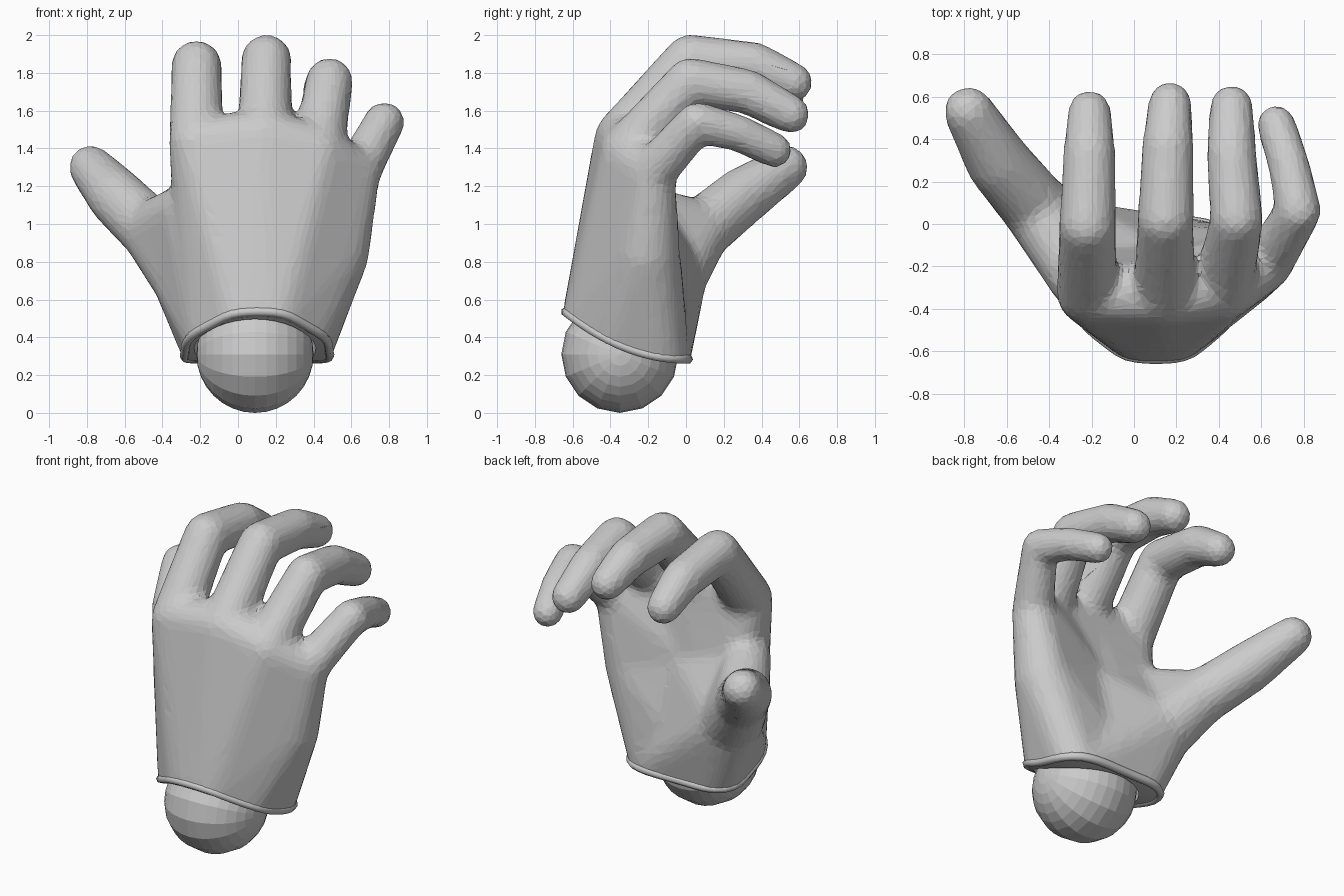
import bpy, bmesh, math
from mathutils import Vector, Matrix

if "Cube" in bpy.data.objects:
    bpy.data.objects.remove(bpy.data.objects["Cube"])

BALL = Vector((0.09, -0.35, 0.31))


def add_object(name, bm):
    mesh = bpy.data.meshes.new(name)
    bm.to_mesh(mesh)
    bm.free()
    obj = bpy.data.objects.new(name, mesh)
    bpy.context.collection.objects.link(obj)
    return obj


def blend(bm, *balls):
    """Convex skin stretched around several (x, y, z, radius) balls."""
    part = bmesh.new()
    for x, y, z, r in balls:
        bmesh.ops.create_uvsphere(part, u_segments=20, v_segments=14, radius=r,
                                  matrix=Matrix.Translation((x, y, z)))
    hull = bmesh.ops.convex_hull(part, input=part.verts[:])
    junk = {g for g in hull["geom_interior"] + hull["geom_unused"]
            if isinstance(g, bmesh.types.BMVert)}
    bmesh.ops.delete(part, geom=[v for v in junk if v.is_valid], context='VERTS')
    temp = bpy.data.meshes.new("temp")
    part.to_mesh(temp)
    part.free()
    bm.from_mesh(temp)
    bpy.data.meshes.remove(temp)


def rim_height(y):
    return 0.27 + 0.26 * (min(y, 0.0) / 0.66) ** 2


# Joints of the hand: wrist, palm, knuckles and thumb
W1, W4 = (-0.115, -0.15, 0.30, 0.17), (0.31, -0.15, 0.28, 0.17)
W2, W3 = (0.04, -0.455, 0.50, 0.20), (0.17, -0.455, 0.50, 0.20)
W5, W6 = (-0.09, -0.35, 0.40, 0.20), (0.29, -0.35, 0.40, 0.20)
C = (0.15, -0.31, 0.95, 0.20)
M4 = (0.515, -0.21, 0.84, 0.18)
S = (-0.27, -0.25, 1.08, 0.14)
K1, K2 = (-0.22, -0.325, 1.42, 0.148), (0.14, -0.335, 1.46, 0.148)
K3, K4 = (0.42, -0.31, 1.38, 0.145), (0.63, -0.18, 1.27, 0.125)
T1, T2 = (-0.26, -0.09, 0.72, 0.20), (-0.455, 0.07, 0.96, 0.165)
T3, T4 = (-0.64, 0.29, 1.14, 0.155), (-0.78, 0.53, 1.30, 0.12)

hand_bm = bmesh.new()
# Palm and thumb base
for group in [(W1, W2, W3, W4, W5, W6, C), (W1, W5, W2, C, K1, K2),
              (W2, W3, C, K2, K3), (W3, W6, W4, M4, K3), (W1, W4, C, M4),
              (C, M4, K3, K4), (W1, W5, W2, T1, S), (C, S, T1), (T1, T2, S),
              (C, K1, K2, K3), (W1, W4, C, T1)]:
    blend(hand_bm, *group)
# Fingers and thumb: chains of rounded segments
chains = [
    [K1, (-0.22, -0.01, 1.84, 0.135), (-0.21, 0.34, 1.79, 0.125), (-0.21, 0.53, 1.68, 0.105)],
    [K2, (0.15, 0.02, 1.87, 0.135), (0.16, 0.36, 1.84, 0.125), (0.17, 0.57, 1.75, 0.105)],
    [K3, (0.485, 0.02, 1.755, 0.127), (0.46, 0.33, 1.70, 0.12), (0.46, 0.555, 1.58, 0.105)],
    [K4, (0.775, 0.06, 1.54, 0.11), (0.73, 0.28, 1.48, 0.10), (0.67, 0.47, 1.39, 0.095)],
    [T1, T2, T3, T4],
]
for chain in chains:
    for a, b in zip(chain, chain[1:]):
        blend(hand_bm, a, b)
hand = add_object("gloved_hand", hand_bm)

# Helper: curved block that trims the wrist opening
bm = bmesh.new()
ys = [-1.0 + 0.05 * i for i in range(31)]
profile = [(y, rim_height(y)) for y in ys] + [(0.5, -1.0), (-1.0, -1.0)]
face = bm.faces.new([bm.verts.new((-1.5, y, z)) for y, z in profile])
ext = bmesh.ops.extrude_face_region(bm, geom=[face])
bmesh.ops.translate(bm, vec=(3, 0, 0),
                    verts=[g for g in ext["geom"] if isinstance(g, bmesh.types.BMVert)])
bmesh.ops.recalc_face_normals(bm, faces=bm.faces[:])
trim = add_object("wrist_trim_cutter", bm)

# Helper: ball that hollows the cuff
bm = bmesh.new()
bmesh.ops.create_uvsphere(bm, u_segments=32, v_segments=20, radius=0.325,
                          matrix=Matrix.Translation(BALL))
socket = add_object("socket_cutter", bm)
trim.hide_render = socket.hide_render = True

# Fuse into one skin, soften, reduce to facets, then cut the cuff
m = hand.modifiers.new("fuse", 'REMESH')
m.mode, m.voxel_size = 'VOXEL', 0.022
m = hand.modifiers.new("soften", 'SMOOTH')
m.factor, m.iterations = 0.5, 20
m = hand.modifiers.new("facets", 'DECIMATE')
m.ratio = 0.12
for cutter in (trim, socket):
    m = hand.modifiers.new("cut", 'BOOLEAN')
    m.operation, m.object, m.solver = 'DIFFERENCE', cutter, 'EXACT'
bpy.context.view_layer.objects.active = hand
hand.select_set(True)
for name in [m.name for m in hand.modifiers]:
    bpy.ops.object.modifier_apply(modifier=name)
for cutter in (trim, socket):
    bpy.data.objects.remove(cutter)
for p in hand.data.polygons:
    p.use_smooth = False
bpy.context.view_layer.update()

# Raised bead around the cuff opening
points = []
for i in range(48):
    a = 2 * math.pi * i / 48
    d = Vector((math.cos(a), math.sin(a), 0))
    z = 0.6
    pos = None
    for _ in range(14):
        hit, loc, _n, _f = hand.ray_cast(Vector((0.1, -0.31, z)) + d * 1.2, -d)
        if hit and (loc - Vector((0.1, -0.31, z))).dot(d) > 0.2:
            pos = loc
            z = 0.5 * (z + rim_height(loc.y) + 0.015)
        else:
            z += 0.03
    if pos:
        points.append(pos - d * 0.012)
curve = bpy.data.curves.new("cuff_rim", 'CURVE')
curve.dimensions = '3D'
curve.bevel_depth, curve.bevel_resolution = 0.026, 1
spline = curve.splines.new('POLY')
spline.points.add(len(points) - 1)
for sp, p in zip(spline.points, points):
    sp.co = (p.x, p.y, p.z, 1)
spline.use_cyclic_u = True
bpy.context.collection.objects.link(bpy.data.objects.new("cuff_rim", curve))

# Wrist ball, poles along x
bm = bmesh.new()
bmesh.ops.create_uvsphere(bm, u_segments=16, v_segments=16, radius=0.31,
                          matrix=Matrix.Translation(BALL) @ Matrix.Rotation(math.pi / 2, 4, 'Y'))
add_object("wrist_ball", bm)
